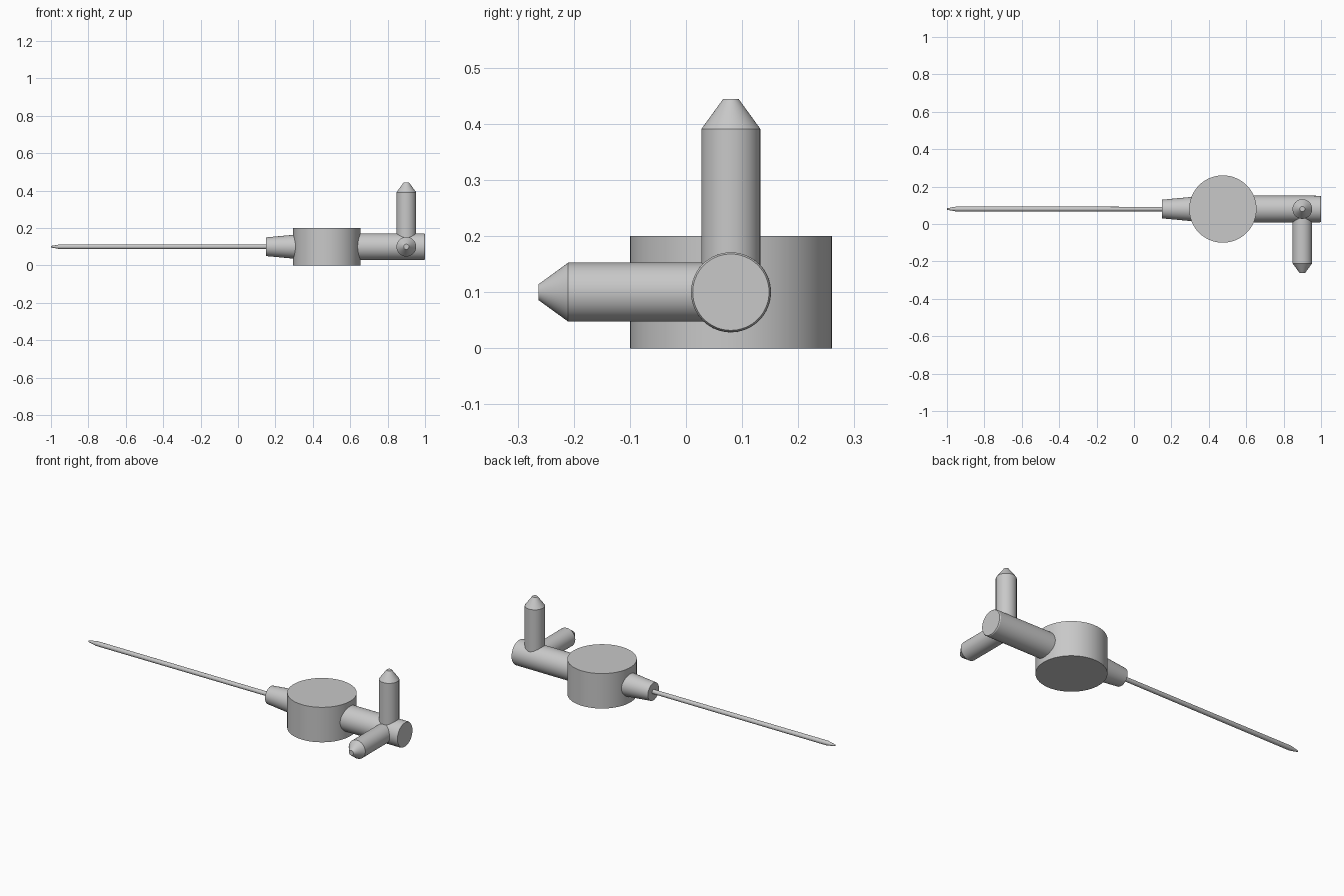
import bpy
import math
from mathutils import Matrix, Vector

cube = bpy.data.objects.get("Cube")
if cube:
    bpy.data.objects.remove(cube, do_unlink=True)

grey = bpy.data.materials.new("light_grey")
grey.use_nodes = True
colour = (0.58, 0.58, 0.58, 1)
grey.diffuse_color = colour
grey.node_tree.nodes["Principled BSDF"].inputs["Base Color"].default_value = colour

AXIS_Y, AXIS_Z = 0.08, 0.1
SIDES = 64


def turned_part(name, origin, direction, profile):
    """Solid of revolution: profile is (distance, radius) pairs along direction."""
    turn = Vector((0, 0, 1)).rotation_difference(Vector(direction)).to_matrix().to_4x4()
    place = Matrix.Translation(origin) @ turn
    verts, faces = [], []
    for dist, radius in profile:
        for i in range(SIDES):
            a = math.tau * i / SIDES
            verts.append(place @ Vector((radius * math.cos(a), radius * math.sin(a), dist)))
    for ring in range(len(profile) - 1):
        base = ring * SIDES
        for i in range(SIDES):
            j = (i + 1) % SIDES
            faces.append((base + i, base + j, base + SIDES + j, base + SIDES + i))
    faces.append(tuple(reversed(range(SIDES))))
    faces.append(tuple(range(len(verts) - SIDES, len(verts))))
    mesh = bpy.data.meshes.new(name)
    mesh.from_pydata(verts, [], faces)
    mesh.materials.append(grey)
    obj = bpy.data.objects.new(name, mesh)
    bpy.context.collection.objects.link(obj)
    bpy.ops.object.select_all(action="DESELECT")
    obj.select_set(True)
    bpy.context.view_layer.objects.active = obj
    bpy.ops.object.shade_smooth_by_angle(angle=math.radians(20))
    return obj


# Drum-shaped central body
turned_part("body", (0.475, AXIS_Y, 0), (0, 0, 1), [(0, 0.18), (0.2, 0.18)])

# Tapered collar and pointed needle
centre = (0.475, AXIS_Y, AXIS_Z)
turned_part("needle_collar", centre, (-1, 0, 0), [(0, 0.08), (0.325, 0.05)])
turned_part("needle", centre, (-1, 0, 0),
            [(0.3, 0.012), (1.425, 0.013), (1.475, 0.004)])

# Slightly tapered rear tube
turned_part("rear_tube", centre, (1, 0, 0), [(0, 0.072), (0.52, 0.071), (0.525, 0.068)])

# Two ports with cone ends branching from the rear tube
junction = (0.9, AXIS_Y, AXIS_Z)
for name, direction, length in (("upper_port", (0, 0, 1), 0.291),
                                ("front_port", (0, -1, 0), 0.29)):
    turned_part(name, junction, direction,
                [(0, 0.0525), (length, 0.0525), (length + 0.053, 0.014)])
